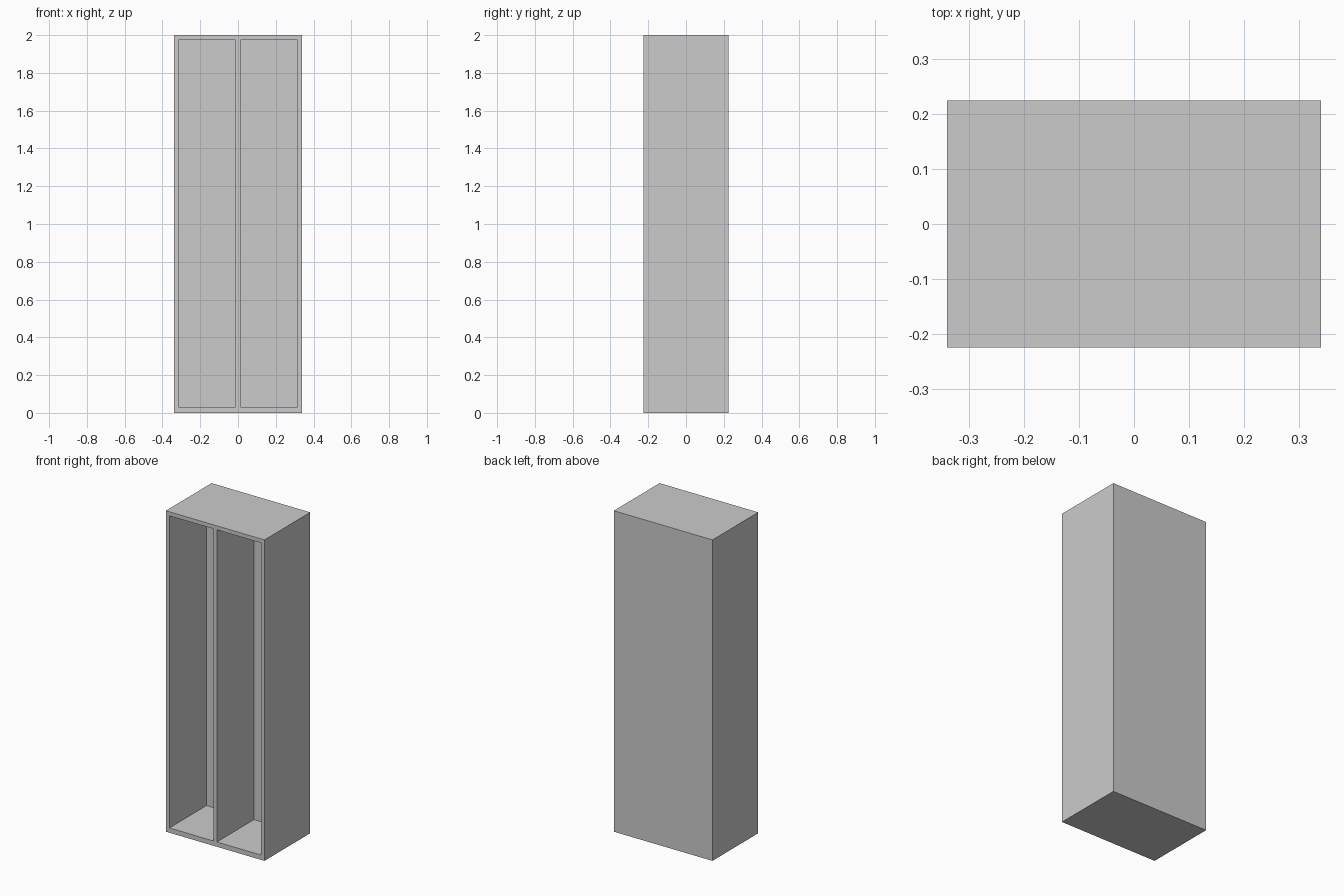
import bpy

if "Cube" in bpy.data.objects:
    bpy.data.objects.remove(bpy.data.objects["Cube"])

W, D, H = 0.68, 0.45, 2.0          # outer size
SIDE, TOP, BOTTOM = 0.025, 0.025, 0.03
DIVIDER, DEPTH = 0.025, 0.365      # middle wall, compartment depth


def box(name, lo, hi):
    bpy.ops.mesh.primitive_cube_add(size=1, location=[(a + b) / 2 for a, b in zip(lo, hi)])
    ob = bpy.context.object
    ob.name = name
    ob.scale = [b - a for a, b in zip(lo, hi)]
    bpy.ops.object.transform_apply(location=True, rotation=False, scale=True)
    return ob


# Cabinet body
cabinet = box("cabinet_body", (-W / 2, -D / 2, 0), (W / 2, D / 2, H))

# Two open compartments, cut from the front on either side of the divider
for side in (-1, 1):
    x0, x1 = sorted((side * DIVIDER / 2, side * (W / 2 - SIDE)))
    cutter = box("compartment_cutter", (x0, -D / 2 - 0.1, BOTTOM), (x1, -D / 2 + DEPTH, H - TOP))
    cutter.hide_render = True
    mod = cabinet.modifiers.new("compartment", 'BOOLEAN')
    mod.operation = 'DIFFERENCE'
    mod.solver = 'EXACT'
    mod.object = cutter
    bpy.context.view_layer.objects.active = cabinet
    bpy.ops.object.modifier_apply(modifier=mod.name)
    bpy.data.objects.remove(cutter, do_unlink=True)
